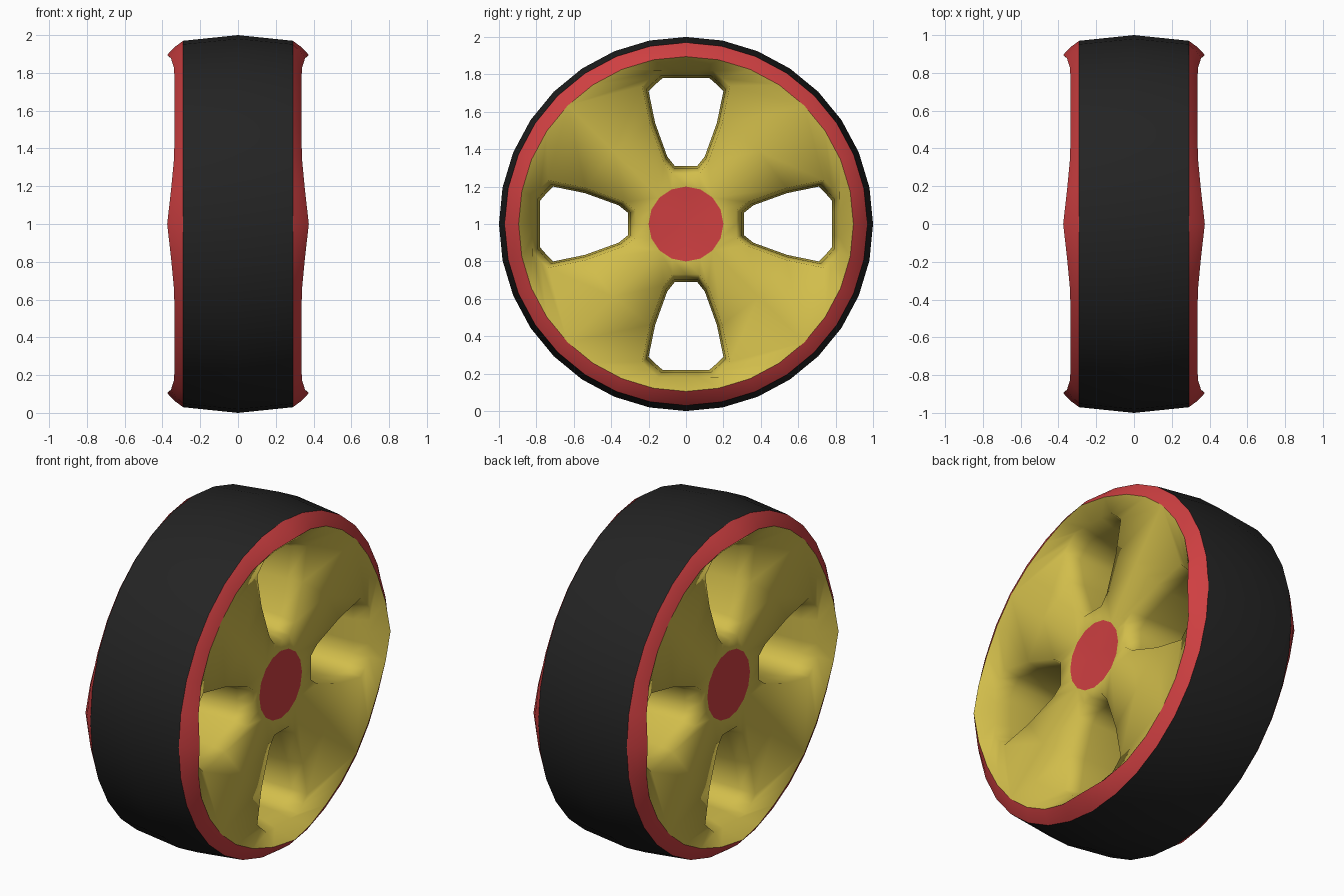
import bpy, bmesh, math

if "Cube" in bpy.data.objects:
    bpy.data.objects.remove(bpy.data.objects["Cube"])

def mat(name, c):
    m = bpy.data.materials.new(name)
    m.diffuse_color = (*c, 1)
    m.use_nodes = True
    m.node_tree.nodes["Principled BSDF"].inputs["Base Color"].default_value = m.diffuse_color
    return m

BLACK = mat("tyre_black", (0.017, 0.017, 0.017))
RED = mat("rim_red", (0.62, 0.05, 0.053))
YELLOW = mat("spoke_yellow", (0.64, 0.51, 0.07))

N = 32            # sides around the wheel
LIP_R = 0.895
HUB_R = 0.2
HUB_X = 0.28

def finish(name, bm, mats):
    bmesh.ops.remove_doubles(bm, verts=bm.verts, dist=0.0005)
    for f in bm.faces:
        f.smooth = True
    me = bpy.data.meshes.new(name)
    bm.to_mesh(me)
    bm.free()
    for m in mats:
        me.materials.append(m)
    ob = bpy.data.objects.new(name, me)
    ob.location = (0, 0, 1)
    bpy.context.collection.objects.link(ob)
    return ob

def lip_x(deg):
    # the lip flares outward in line with each opening
    d = abs((deg + 45) % 90 - 45) / 11.25
    return 0.335 + 0.04 * [1, 0.5, 0.1, 0, 0][min(4, round(d))]

def polar(r, deg):
    a = math.radians(deg)
    return (r * math.sin(a), r * math.cos(a))

def bridge(bm, inner, outer, flip):
    n = len(inner)
    for j in range(n):
        k = (j + 1) % n
        q = [inner[j], outer[j], outer[k], inner[k]]
        bm.faces.new(q[::-1] if flip else q)

def revolve(name, profile, material, flip=False):
    # profile(deg) gives (x, r) pairs
    bm = bmesh.new()
    rows = []
    for i in range(N):
        deg = 360 * i / N
        rows.append([bm.verts.new((x, *polar(r, deg))) for x, r in profile(deg)])
    for i in range(N):
        a, b = rows[i], rows[(i + 1) % N]
        for j in range(len(a) - 1):
            q = [a[j], a[j + 1], b[j + 1], b[j]]
            bm.faces.new(q if flip else q[::-1])
    return finish(name, bm, [material])

# tyre tread
revolve("tyre", lambda d: [(-0.29, 0.97), (0, 1.0), (0.29, 0.97)], BLACK)

# red side rings
for s, name in ((1, "rim_ring_right"), (-1, "rim_ring_left")):
    def prof(d, s=s):
        lx = lip_x(d)
        return [(s * 0.29, 0.97), (s * (0.29 + 0.55 * (lx - 0.29)), 0.936), (s * lx, LIP_R)]
    revolve(name, prof, RED, flip=(s < 0))

# spoked disc: half outline of one opening, and the matching sector border
HOLE = [(0, .31), (.06, .31), (.10, .36), (.165, .54), (.20, .71),
        (.165, .745), (.125, .78), (.06, .78), (0, .78)]
BORDER = [(HUB_R, 0), (HUB_R, 22.5), (HUB_R, 45), (.55, 45), (LIP_R, 45),
          (LIP_R, 33.75), (LIP_R, 22.5), (LIP_R, 11.25), (LIP_R, 0)]

def border_x(r, deg):
    return HUB_X if r < 0.3 else (0.31 if r < 0.8 else lip_x(deg))

def full(half):
    return half + [(x, -y, z) for x, y, z in half[-2:0:-1]]

def hole_loop(x, k):
    return full([(x, y * k, 0.55 + (z - 0.55) * k) for y, z in HOLE])

LOOPS = [hole_loop(0, 1), hole_loop(0.2, 1.06), hole_loop(0.29, 1.17),
         full([(border_x(r, d), *polar(r, d)) for r, d in BORDER])]

bm = bmesh.new()
for s in (1, -1):
    for quarter in range(4):
        a = math.pi / 2 * quarter
        c, sn = math.cos(a), math.sin(a)
        rings = [[bm.verts.new((s * x, y * c - z * sn, y * sn + z * c)) for x, y, z in loop]
                 for loop in LOOPS]
        for i in range(3):
            bridge(bm, rings[i], rings[i + 1], s < 0)
    # red hub cap
    centre = bm.verts.new((s * HUB_X, 0, 0))
    hub = [bm.verts.new((s * HUB_X, *polar(HUB_R, 22.5 * i))) for i in range(16)]
    for i in range(16):
        t = [centre, hub[(i + 1) % 16], hub[i]]
        f = bm.faces.new(t if s > 0 else t[::-1])
        f.material_index = 1
finish("spoked_disc", bm, [YELLOW, RED])
